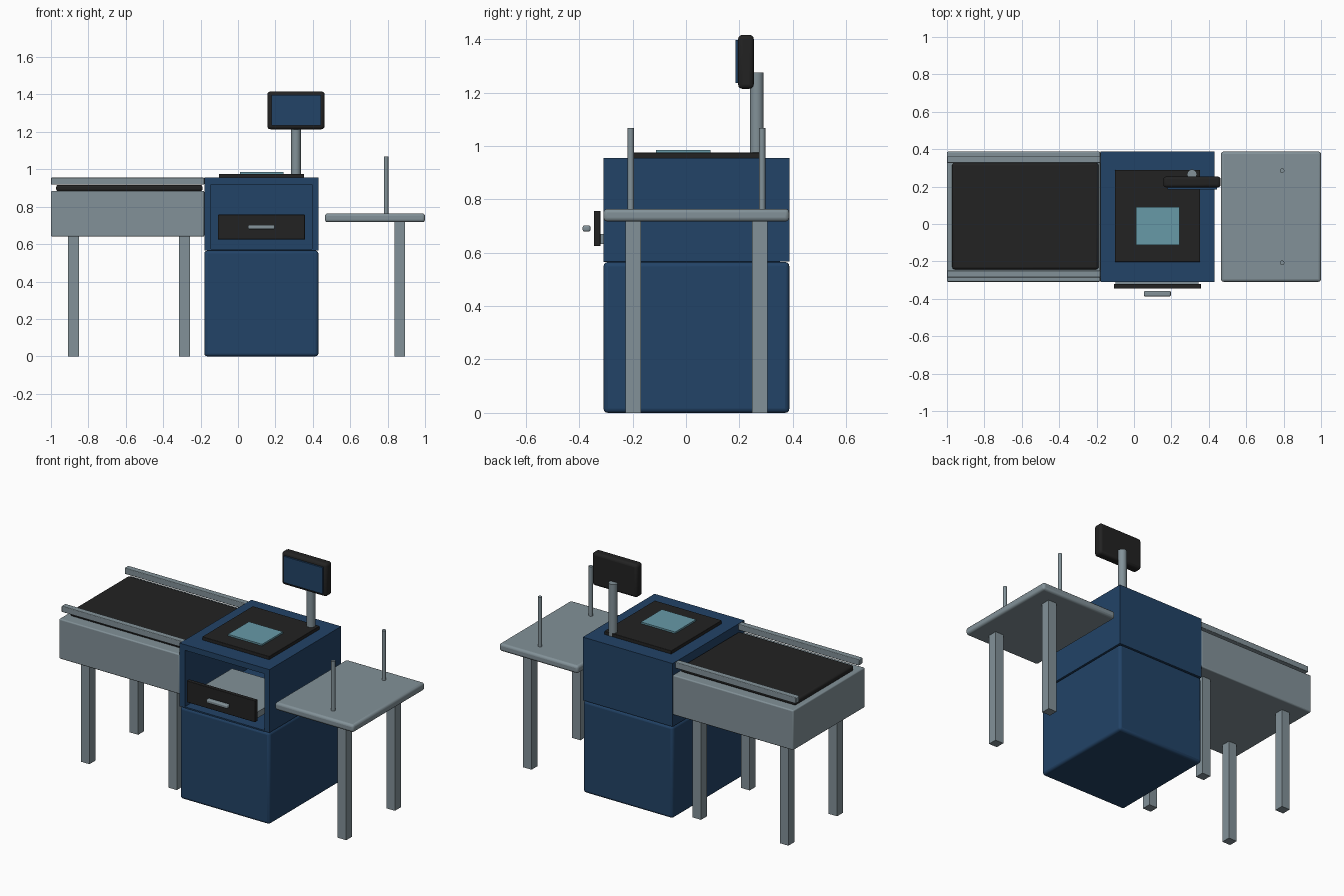
import bpy, math

if "Cube" in bpy.data.objects:
    bpy.data.objects.remove(bpy.data.objects["Cube"])


def material(name, rgb):
    m = bpy.data.materials.new(name)
    m.diffuse_color = (*rgb, 1)
    m.use_nodes = True
    m.node_tree.nodes["Principled BSDF"].inputs["Base Color"].default_value = m.diffuse_color
    return m


blue = material("navy blue", (0.016, 0.056, 0.135))
grey = material("steel grey", (0.225, 0.285, 0.315))
black = material("soft black", (0.016, 0.016, 0.016))
glass = material("pale teal", (0.135, 0.32, 0.39))


def finish(ob, name, mat, bevel=0.0, segments=3):
    ob.name = name
    ob.data.materials.append(mat)
    if bevel:
        mod = ob.modifiers.new("rounded edges", "BEVEL")
        mod.width = bevel
        mod.segments = segments
        mod.limit_method = "ANGLE"
        bpy.ops.object.shade_smooth_by_angle(angle=math.radians(35))
    return ob


def box(name, x, y, z, mat, bevel=0.0):
    """Box from (min, max) ranges on each axis."""
    bpy.ops.mesh.primitive_cube_add(
        size=1, location=[(a + b) / 2 for a, b in (x, y, z)])
    ob = bpy.context.object
    ob.scale = [b - a for a, b in (x, y, z)]
    bpy.ops.object.transform_apply(location=False, rotation=False, scale=True)
    return finish(ob, name, mat, bevel)


def rod(name, x, y, z, radius, mat):
    bpy.ops.mesh.primitive_cylinder_add(
        vertices=24, radius=radius, depth=z[1] - z[0],
        location=(x, y, (z[0] + z[1]) / 2))
    ob = finish(bpy.context.object, name, mat)
    bpy.ops.object.shade_smooth_by_angle(angle=math.radians(35))
    return ob


MID = 0.039                       # depth centre of the counter
DEPTH = (MID - 0.348, MID + 0.348)
SIDES = (("front", -1), ("back", 1))

# Lower cabinet
box("lower_cabinet", (-0.18, 0.43), DEPTH, (0, 0.565), blue, 0.016)

# Upper housing, open at the front
W = 0.035
box("housing_left_wall", (-0.18, -0.18 + W), DEPTH, (0.567, 0.955), blue)
box("housing_right_wall", (0.43 - W, 0.43), DEPTH, (0.567, 0.955), blue)
box("housing_top", (-0.18 + W, 0.43 - W), DEPTH, (0.92, 0.955), blue)
box("housing_back", (-0.18 + W, 0.43 - W), (DEPTH[1] - W, DEPTH[1]),
    (0.567, 0.92), blue)
box("housing_floor", (-0.18 + W, 0.43 - W), (DEPTH[0], DEPTH[1] - W),
    (0.565, 0.573), blue)

# Cash drawer
box("drawer_tray", (-0.10, 0.345), (-0.32, 0.085), (0.632, 0.67), grey)
box("drawer_front", (-0.108, 0.358), (-0.345, -0.32), (0.625, 0.757), black, 0.003)
box("drawer_handle", (0.053, 0.197), (-0.387, -0.358), (0.679, 0.702), grey, 0.007)

# Scanner on the counter top
box("scanner_plate", (-0.102, 0.354), (-0.203, 0.289), (0.953, 0.975), black, 0.003)
box("scanner_glass", (0.01, 0.242), (-0.112, 0.091), (0.973, 0.985), glass)

# Display on its pole
rod("display_pole", 0.31, 0.265, (0.955, 1.275), 0.026, grey)
box("display_case", (0.157, 0.463), (0.195, 0.254), (1.214, 1.416), black, 0.016)
box("display_screen", (0.18, 0.443), (0.185, 0.197), (1.235, 1.396), blue)

# Conveyor bed, belt and rails
box("conveyor_bed", (-1, -0.18), DEPTH, (0.64, 0.885), grey, 0.007)
box("conveyor_belt", (-0.972, -0.19), (-0.242, 0.326), (0.882, 0.917), black, 0.012)
for side, s in SIDES:
    y = MID + s * 0.306
    box(f"{side}_rail", (-1, -0.18), (y - 0.0185, y + 0.0185),
        (0.918, 0.955), grey, 0.004)

# Bagging table with upright posts
box("bagging_table", (0.465, 1), DEPTH, (0.717, 0.764), grey, 0.014)
for side, s in SIDES:
    rod(f"{side}_bag_post", 0.792, MID + s * 0.246, (0.755, 1.068), 0.012, grey)

# Legs of both tables
for label, x, top in (("conveyor_outer", -0.88, 0.65),
                      ("conveyor_inner", -0.286, 0.65),
                      ("bagging", 0.865, 0.725)):
    for side, s in SIDES:
        y = MID + s * 0.2365
        box(f"{label}_{side}_leg", (x - 0.029, x + 0.029),
            (y - 0.029, y + 0.029), (0, top), grey)
